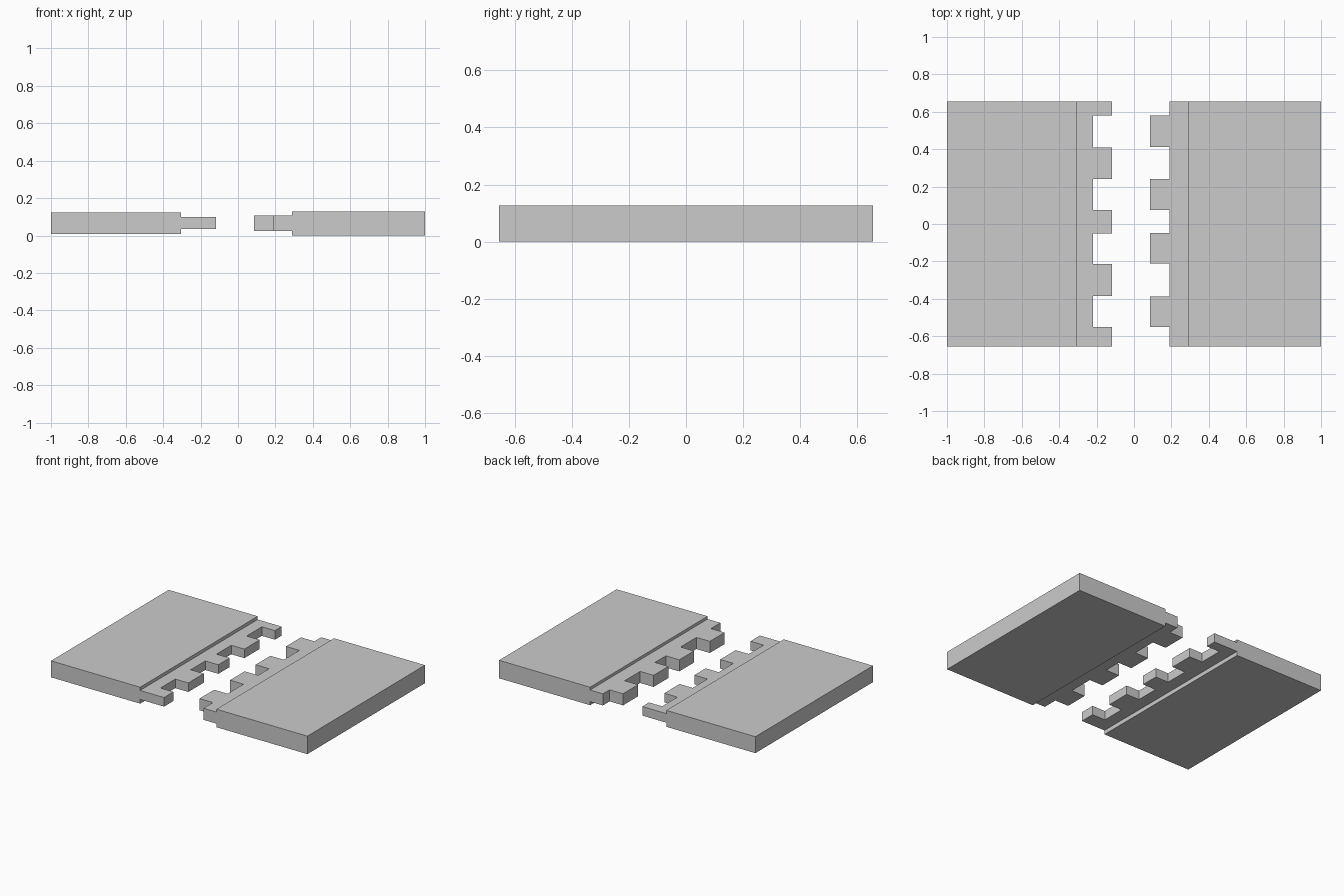
import bpy, bmesh
from mathutils import Vector

if "Cube" in bpy.data.objects:
    bpy.data.objects.remove(bpy.data.objects["Cube"])

HALF_Y = 0.655


def cut(bm, axis, value):
    """Slice the whole mesh along one axis without removing anything."""
    co, no = Vector(), Vector()
    co[axis], no[axis] = value, 1
    bmesh.ops.bisect_plane(bm, geom=bm.verts[:] + bm.edges[:] + bm.faces[:],
                           plane_co=co, plane_no=no)


def push(bm, x_from, x_to, side, inside):
    """Extrude the joint faces at x_from that satisfy a test out to x_to."""
    bm.normal_update()
    faces = [f for f in bm.faces if f.normal.x * side < -0.9
             and abs(f.calc_center_median().x - x_from) < 1e-4
             and inside(f.calc_center_median())]
    res = bmesh.ops.extrude_face_region(bm, geom=faces)
    for v in res["geom"]:
        if isinstance(v, bmesh.types.BMVert):
            v.co.x = x_to


def panel(name, side, edge_x, root_x, tip_x, z, tongue_z, teeth):
    bm = bmesh.new()
    bmesh.ops.create_cube(bm, size=1)
    for v in bm.verts:
        outer = v.co.x * side > 0
        v.co = (side if outer else edge_x,
                HALF_Y if v.co.y > 0 else -HALF_Y,
                z[1] if v.co.z > 0 else z[0])
    # thinner tongue along the joint
    for h in tongue_z:
        cut(bm, 2, h)
    push(bm, edge_x, root_x, side, lambda c: tongue_z[0] < c.z < tongue_z[1])
    # finger teeth
    for y in {y for t in teeth for y in t if abs(y) < HALF_Y}:
        cut(bm, 1, y)
    push(bm, root_x, tip_x, side,
         lambda c: any(a < c.y < b for a, b in teeth))
    # merge the flat pieces left by slicing
    bmesh.ops.dissolve_limit(bm, angle_limit=0.01, verts=bm.verts[:], edges=bm.edges[:])
    bmesh.ops.recalc_face_normals(bm, faces=bm.faces[:])
    me = bpy.data.meshes.new(name)
    bm.to_mesh(me)
    bm.free()
    bpy.context.collection.objects.link(bpy.data.objects.new(name, me))


# left panel: five fingers, outer two on the corners
panel("left_panel", -1, -0.305, -0.22, -0.118, (0.007, 0.123), (0.036, 0.10),
      [(-HALF_Y, -0.55), (-0.385, -0.213), (-0.05, 0.075), (0.24, 0.41), (0.58, HALF_Y)])

# right panel: four fingers facing the gaps
panel("right_panel", 1, 0.29, 0.19, 0.085, (0.0, 0.127), (0.025, 0.107),
      [(-0.55, -0.387), (-0.21, -0.047), (0.075, 0.24), (0.413, 0.58)])
